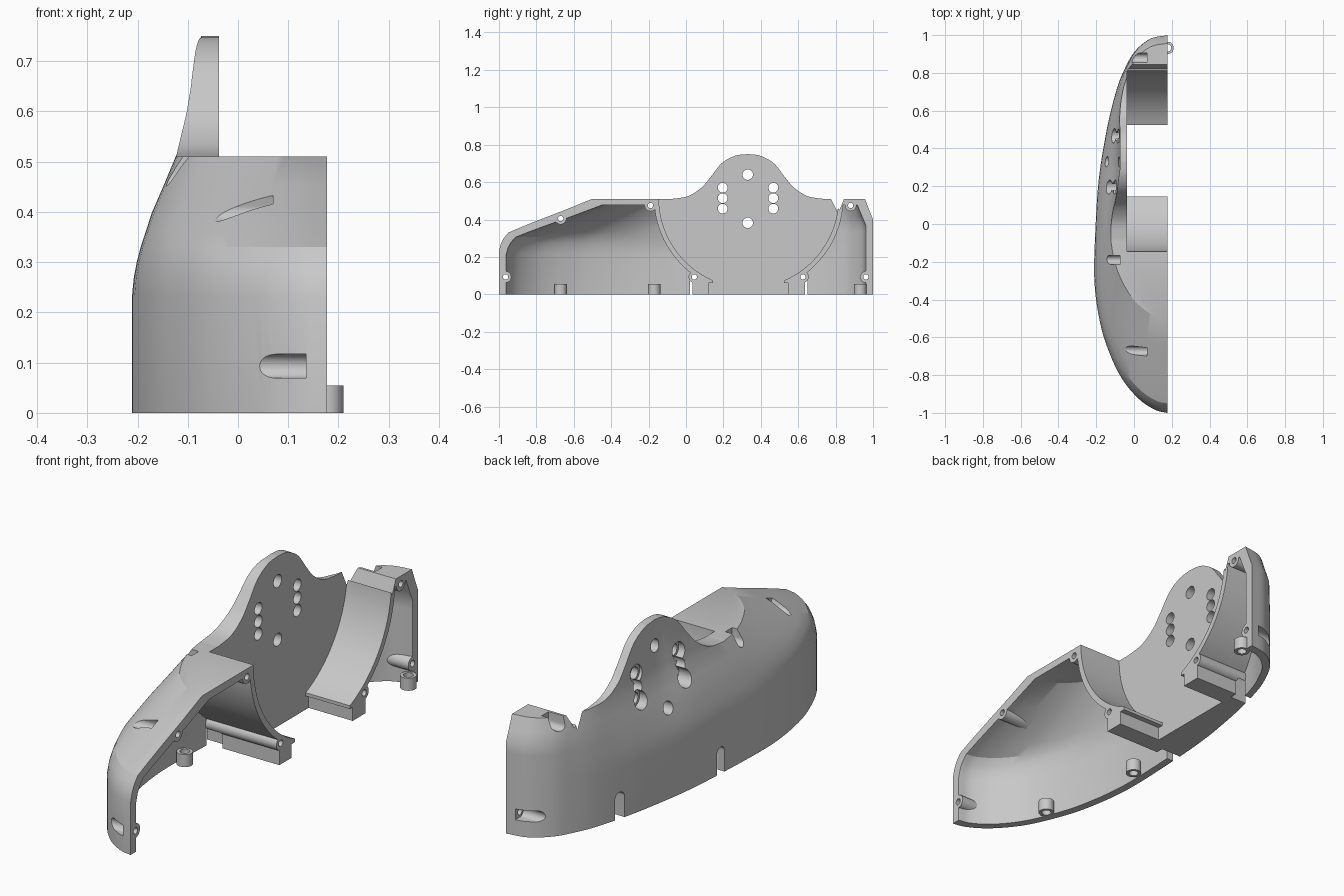
import bpy, bmesh, math
from mathutils import Vector

if "Cube" in bpy.data.objects:
    bpy.data.objects.remove(bpy.data.objects["Cube"], do_unlink=True)

GREY = (0.58, 0.58, 0.58, 1)
grey = bpy.data.materials.new("plain_grey")
grey.use_nodes = True
grey.diffuse_color = GREY
grey.node_tree.nodes["Principled BSDF"].inputs["Base Color"].default_value = GREY

CUT = 0.177                 # plane where the two shell halves meet
WHEEL_Y, WHEEL_Z = 0.335, 0.515
PLATE_X = -0.038            # inner face of the side plate


def make(name, bm):
    bmesh.ops.recalc_face_normals(bm, faces=bm.faces[:])
    mesh = bpy.data.meshes.new(name)
    bm.to_mesh(mesh)
    bm.free()
    mesh.materials.append(grey)
    obj = bpy.data.objects.new(name, mesh)
    bpy.context.collection.objects.link(obj)
    return obj


def smooth_path(pts, steps):
    """Catmull-Rom curve through 2D points."""
    pts = [Vector(p) for p in pts]
    ext = [2 * pts[0] - pts[1]] + pts + [2 * pts[-1] - pts[-2]]
    out = []
    for a, b, c, d in zip(ext, ext[1:], ext[2:], ext[3:]):
        for i in range(steps):
            t = i / steps
            out.append(0.5 * (2 * b + (c - a) * t + (2 * a - 5 * b + 4 * c - d) * t ** 2
                              + (3 * b - a - 3 * c + d) * t ** 3))
    return out + [pts[-1]]


def skin(name, rings):
    bm = bmesh.new()
    loops = [[bm.verts.new(p) for p in ring] for ring in rings]
    n = len(loops[0])
    for low, high in zip(loops, loops[1:]):
        for i in range(n):
            j = (i + 1) % n
            bm.faces.new((low[i], low[j], high[j], high[i]))
    bm.faces.new(loops[0][::-1])
    bm.faces.new(loops[-1])
    return make(name, bm)


def prism(profile, x0, x1):
    """Extrude a (y, z) profile along x."""
    return skin("cutter", [[(x, y, z) for y, z in profile] for x in (x0, x1)])


def box(x0, x1, y0, y1, z0, z1):
    return prism([(y0, z0), (y1, z0), (y1, z1), (y0, z1)], x0, x1)


def circle(a, b, r, n=32):
    return [(a + r * math.cos(2 * math.pi * i / n), b + r * math.sin(2 * math.pi * i / n))
            for i in range(n)]


def rod(y, z, r, x0, x1, n=32):
    return prism(circle(y, z, r, n), x0, x1)


def pocket(y, z, r, angle, x0, x1):
    """Round-bottomed slot along x, open towards the given angle."""
    turn = [angle + math.pi / 2 + math.pi * i / 16 for i in range(17)]
    arc = [(y + r * math.cos(a), z + r * math.sin(a)) for a in turn]
    dy, dz = 0.15 * math.cos(angle), 0.15 * math.sin(angle)
    ends = [(arc[-1][0] + dy, arc[-1][1] + dz), (arc[0][0] + dy, arc[0][1] + dz)]
    return prism(arc + ends, x0, x1)


def post(name, x, y, r, z0, z1):
    return skin(name, [[(a, b, z) for a, b in circle(x, y, r)] for z in (z0, z1)])


def volume(mesh):
    bm = bmesh.new()
    bm.from_mesh(mesh)
    v = bm.calc_volume(signed=True)
    bm.free()
    return v


def combine(obj, cutter, op="DIFFERENCE"):
    """Apply a boolean, keeping the first solver that truly removes material."""
    old = volume(obj.data)
    mod = obj.modifiers.new("cut", "BOOLEAN")
    mod.operation, mod.object = op, cutter
    result = None
    for solver in ("MANIFOLD", "EXACT"):
        mod.solver = solver
        bpy.context.view_layer.update()
        graph = bpy.context.evaluated_depsgraph_get()
        mesh = bpy.data.meshes.new_from_object(obj.evaluated_get(graph))
        if 1e-7 < volume(mesh) < old - 1e-7:
            result = mesh
            break
    obj.modifiers.remove(mod)
    if result:
        obj.data = result
    bpy.data.objects.remove(cutter, do_unlink=True)


# Plan outline (y, x) and levels (z, front end, side scale, rear end)
PLAN = smooth_path([(-1, CUT), (-0.985, 0.115), (-0.93, 0.03), (-0.825, -0.06), (-0.69, -0.127),
                    (-0.53, -0.178), (-0.3, -0.21), (0, -0.203), (0.25, -0.185), (0.48, -0.148),
                    (0.62, -0.117), (0.74, -0.083), (0.83, -0.045), (0.915, 0.005),
                    (0.98, 0.085), (1, CUT)], 5)
LEVELS = [(0, -1, 1, 1), (0.23, -1, 1, 1), (0.27, -0.99, 0.99, 1), (0.3, -0.975, 0.975, 1),
          (0.33, -0.95, 0.955, 1), (0.36, -0.88, 0.93, 1), (0.4, -0.78, 0.896, 1),
          (0.45, -0.65, 0.84, 0.98), (0.515, -0.49, 0.77, 0.955)]
BUMP = [(0.55, -0.47, 0.755, 0.95), (0.6, -0.45, 0.731, 0.95), (0.65, -0.43, 0.715, 0.95),
        (0.7, -0.42, 0.706, 0.95), (0.78, -0.42, 0.7, 0.95)]


def hull(name, levels, inset=0.0):
    rings = []
    for z, front, side, rear in levels:
        front, rear = front + inset * 1.1, rear - inset * 1.1
        ring = []
        for y, x in PLAN:
            # the taper fades out towards the rear
            fade = max(0, (y - 0.3) / 0.7) * 0.9
            s = (side + (1 - side) * fade) * (1 - inset / 0.385)
            k = (0.3 - front) / 1.3 if y < 0.3 else (rear - 0.3) / 0.7
            ring.append((CUT + (x - CUT) * s, 0.3 + (y - 0.3) * k, z))
        if inset:
            ring = [(0.4, ring[0][1], z)] + ring + [(0.4, ring[-1][1], z)]
            ring = [(x, y, -0.1 if z == 0 else z * 0.925) for x, y, z in ring]
        rings.append(ring)
    return skin(name, rings)


# Outer body trimmed to its side silhouette
body = hull("half_shell", LEVELS + BUMP)
half = [(0, 0.75), (0.07, 0.74), (0.14, 0.7), (0.2, 0.625), (0.25, 0.568),
        (0.32, 0.525), (0.4, 0.511), (0.44, 0.51)]
arc = smooth_path(half, 6)
outline = [(-1.3, -0.2), (-1.3, 0.51)] + [(0.33 - d, z) for d, z in reversed(arc)]
outline += [(0.33 + d, z) for d, z in arc[1:]]
outline += [(0.78, 0.51), (0.82, 0.45), (0.845, 0.51), (1.3, 0.51), (1.3, -0.2)]
combine(body, prism(outline, -0.5, 0.5), "INTERSECT")

# Screws: y, z, where the outer pocket stops, and the angle it opens towards
UP = math.pi / 2
SCREWS = [(-0.965, 0.093, 0.135, math.pi), (-0.67, 0.405, 0.07, UP * 1.22),
          (-0.19, 0.475, -0.075, UP), (0.045, 0.093, -0.1, -UP),
          (0.625, 0.093, -0.04, -UP), (0.88, 0.475, 0.07, UP), (0.962, 0.093, 0.135, 0)]

# Front and rear cavities, leaving arch walls, feet and screw columns standing
for keep_out in ((WHEEL_Y, 2), (-2, WHEEL_Y)):
    cavity = hull("cavity", LEVELS, 0.035)
    combine(cavity, box(-0.7, 0.7, *keep_out, -0.4, 1))
    combine(cavity, rod(WHEEL_Y, WHEEL_Z, 0.506, -0.6, 0.6, 128))
    combine(cavity, box(-0.6, 0.6, 0.035, 0.635, -0.3, 0.1))
    for y, z, stop, angle in SCREWS:
        if not min(keep_out) < y < max(keep_out):
            combine(cavity, rod(y, z, 0.031, -0.6, 0.6))
    combine(body, cavity)

# Wheel well
combine(body, rod(WHEEL_Y, WHEEL_Z, 0.48, PLATE_X, 0.6, 128))
combine(body, box(PLATE_X, 0.6, WHEEL_Y - 0.48, WHEEL_Y + 0.48, 0.51, 0.9))
combine(body, box(PLATE_X, 0.6, 0.145, 0.525, -0.2, 0.12))
combine(body, box(PLATE_X, 0.6, 0.12, 0.545, -0.2, 0.06))

# Screw holes and outer pockets
for y, z, stop, angle in SCREWS:
    combine(body, rod(y, z, 0.014, -0.6, 0.6))
    combine(body, pocket(y, z, 0.024, angle, -0.6, stop))

# Plate holes, with counterbores on the outside
for z in (0.64, 0.382):
    combine(body, rod(0.33, z, 0.028, -0.6, 0.3))
for y in (0.196, 0.467):
    for z in (0.57, 0.514, 0.458):
        combine(body, rod(y, z, 0.026, -0.6, 0.3))
    for z in (0.57, 0.458):
        combine(body, rod(y, z, 0.038, -0.6, -0.075))

# Floor mounting bosses
objects = [body]
for i, (x, y) in enumerate(((-0.07, -0.67), (-0.14, -0.17), (CUT, 0.932))):
    boss = post(f"mounting_boss_{i + 1}", x, y, 0.033, 0, 0.055)
    combine(boss, post("cutter_post", x, y, 0.02, -0.1, 0.2))
    objects.append(boss)

bpy.ops.object.select_all(action="DESELECT")
for obj in objects:
    obj.select_set(True)
bpy.context.view_layer.objects.active = body
bpy.ops.object.shade_smooth_by_angle(angle=math.radians(25))
